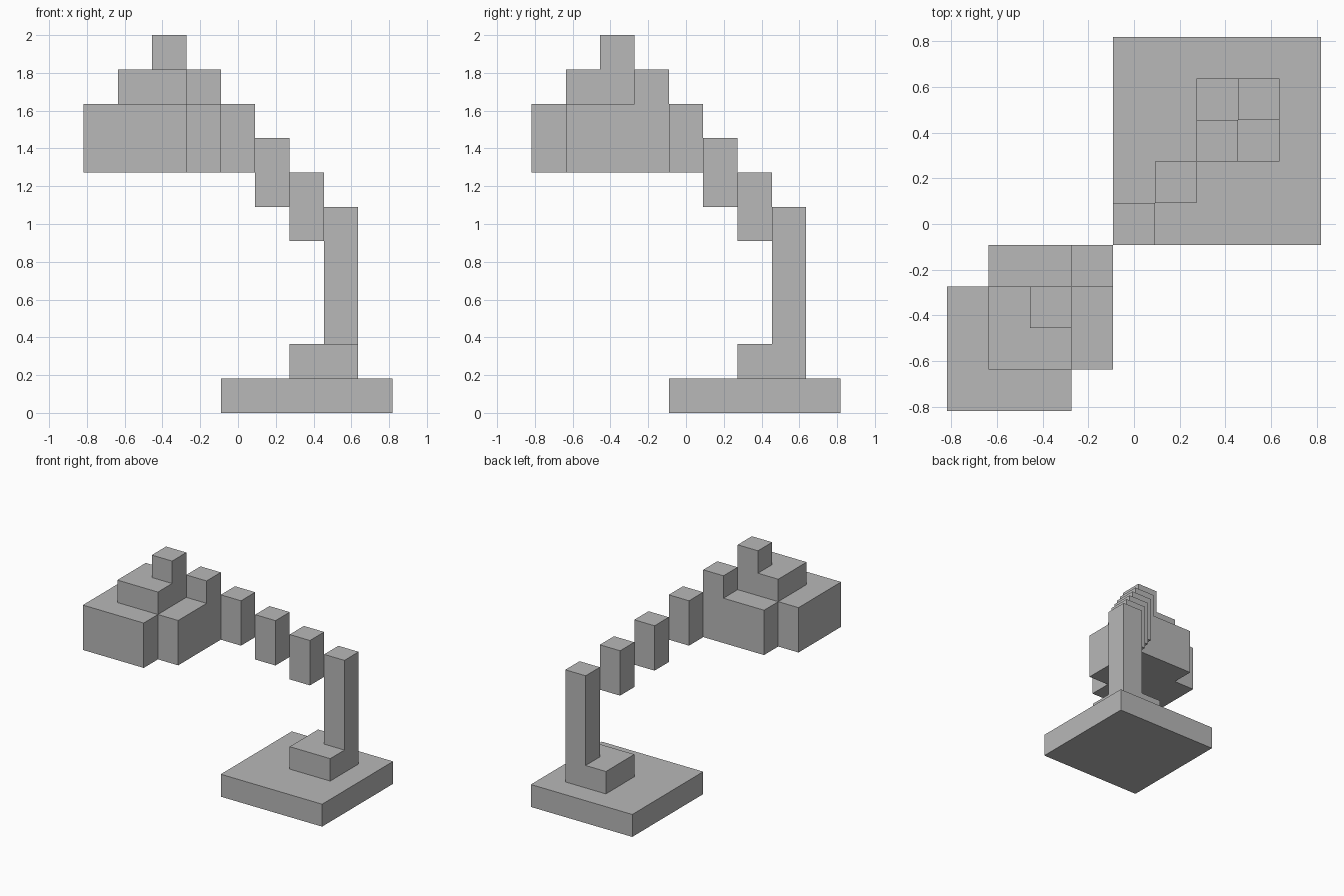
import bpy
import bmesh

default = bpy.data.objects.get("Cube")
if default:
    bpy.data.objects.remove(default, do_unlink=True)

U = 2 / 11      # block size: the lamp is 11 blocks tall
HALF = 4.5      # half of its 9-block footprint

grey = bpy.data.materials.new("plain grey")
grey.use_nodes = True
colour = (0.48, 0.48, 0.48, 1)
grey.diffuse_color = colour
grey.node_tree.nodes["Principled BSDF"].inputs["Base Color"].default_value = colour


def prism(name, outline, bottom, top):
    """Extrude an outline, given in blocks, from bottom to top."""
    bm = bmesh.new()
    verts = [bm.verts.new(((x - HALF) * U, (y - HALF) * U, bottom * U)) for x, y in outline]
    face = bm.faces.new(verts)
    result = bmesh.ops.extrude_face_region(bm, geom=[face])
    raised = [v for v in result["geom"] if isinstance(v, bmesh.types.BMVert)]
    bmesh.ops.translate(bm, verts=raised, vec=(0, 0, (top - bottom) * U))
    bmesh.ops.recalc_face_normals(bm, faces=bm.faces)
    mesh = bpy.data.meshes.new(name)
    bm.to_mesh(mesh)
    bm.free()
    mesh.materials.append(grey)
    obj = bpy.data.objects.new(name, mesh)
    bpy.context.collection.objects.link(obj)


def diagonal_block(name, start, end, bottom, top):
    """Square block whose x and y both run from start to end."""
    prism(name, [(start, start), (end, start), (end, end), (start, end)], bottom, top)


# Base, foot and upright post
diagonal_block("base", 4, 9, 0, 1)
diagonal_block("foot", 6, 8, 1, 2)
diagonal_block("post", 7, 8, 2, 6)

# Arm climbing diagonally from the post to the shade
for i in range(3):
    diagonal_block(f"arm_link_{i + 1}", 6 - i, 7 - i, 5 + i, 7 + i)
diagonal_block("arm_end", 3, 4, 9, 10)

# Lamp shade: two overlapping squares as one outline, then the stepped cap
shade = [(0, 0), (3, 0), (3, 1), (4, 1), (4, 4), (1, 4), (1, 3), (0, 3)]
prism("shade", shade, 7, 9)
diagonal_block("shade_cap", 1, 3, 9, 10)
diagonal_block("shade_knob", 2, 3, 10, 11)
